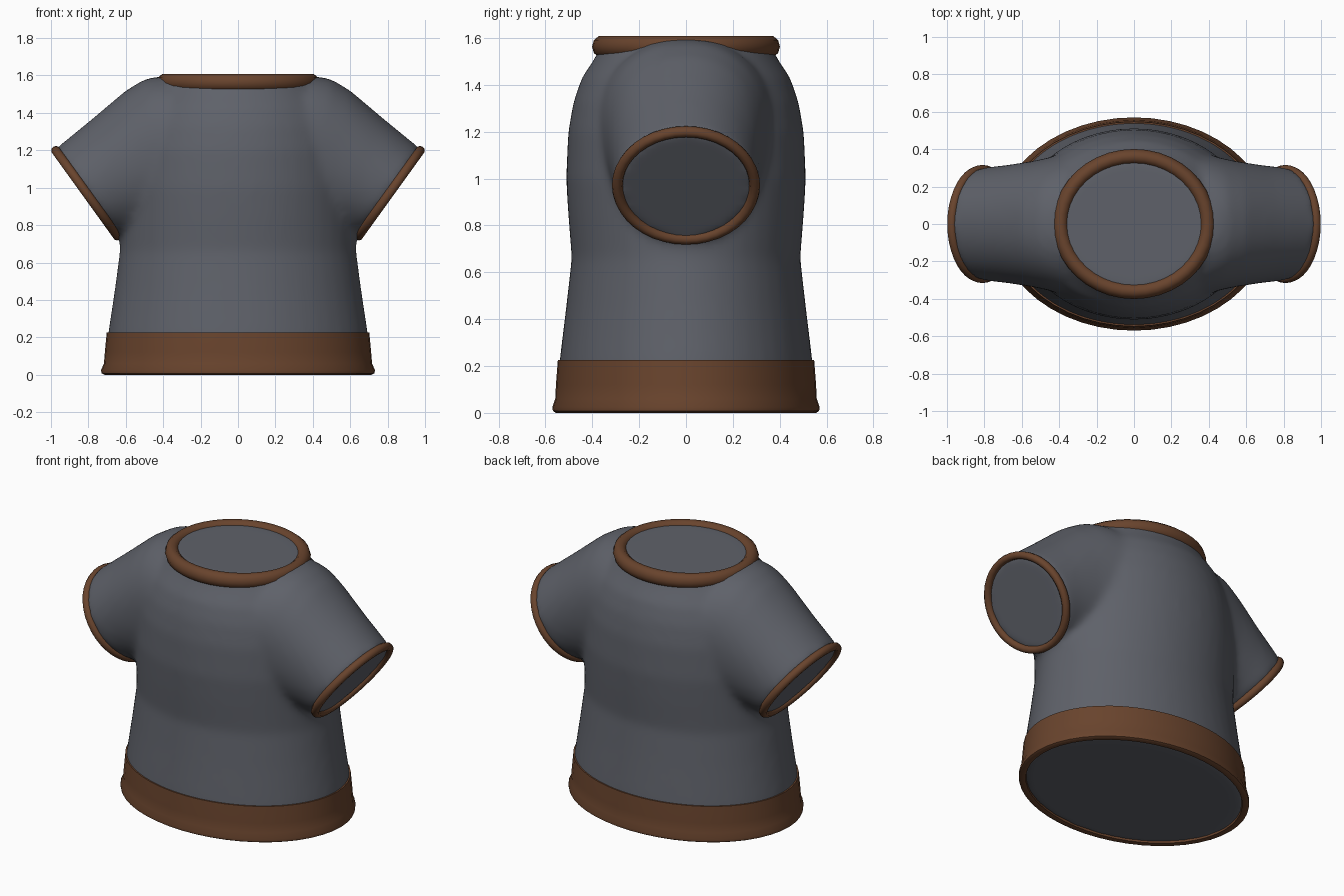
import bpy, bmesh
from math import sin, cos, pi, copysign
from mathutils import Vector

cube = bpy.data.objects.get("Cube")
if cube:
    bpy.data.objects.remove(cube)


def material(name, rgb):
    m = bpy.data.materials.new(name)
    m.use_nodes = True
    m.diffuse_color = (*rgb, 1)
    m.node_tree.nodes["Principled BSDF"].inputs["Base Color"].default_value = (*rgb, 1)
    return m


GREY = material("slate grey cloth", (0.113, 0.12, 0.142))
BROWN = material("brown trim", (0.14, 0.057, 0.026))


def ellipse(centre, u, v, n, power=1.0):
    """Ring of n points; a power below 1 makes the ellipse squarer."""
    ring = []
    for i in range(n):
        c, s = cos(2 * pi * i / n), sin(2 * pi * i / n)
        ring.append(centre + u * copysign(abs(c) ** power, c) + v * copysign(abs(s) ** power, s))
    return ring


def level(z, rx, ry, n=48):
    return ellipse(Vector((0, 0, z)), Vector((rx, 0, 0)), Vector((0, ry, 0)), n)


def loft(bm, rings, closed=False):
    """Skin a list of rings, capped at both ends unless it closes on itself."""
    rows = [[bm.verts.new(p) for p in ring] for ring in rings]
    pairs = list(zip(rows, rows[1:])) + ([(rows[-1], rows[0])] if closed else [])
    for a, b in pairs:
        for i in range(len(a)):
            j = (i + 1) % len(a)
            bm.faces.new((a[i], a[j], b[j], b[i]))
    if not closed:
        bm.faces.new(rows[0][::-1])
        bm.faces.new(rows[-1])


def finish(bm, name, mat):
    bmesh.ops.recalc_face_normals(bm, faces=bm.faces)
    mesh = bpy.data.meshes.new(name)
    bm.to_mesh(mesh)
    bm.free()
    mesh.materials.append(mat)
    mesh.shade_smooth()
    ob = bpy.data.objects.new(name, mesh)
    bpy.context.collection.objects.link(ob)
    return ob


# Shirt body: torso and two sleeves, fused into one soft skin
bm = bmesh.new()
torso = [(0.012, 0.712, 0.553), (0.22, 0.695, 0.54), (0.45, 0.66, 0.512), (0.66, 0.632, 0.488),
         (0.85, 0.63, 0.503), (1.0, 0.63, 0.512), (1.2, 0.61, 0.503), (1.33, 0.575, 0.48),
         (1.43, 0.53, 0.445), (1.52, 0.465, 0.385), (1.59, 0.40, 0.355)]
loft(bm, [level(*t) for t in torso])
# top x, top z, bottom x, bottom z, half depth, squareness
sleeve = [(0.30, 1.575, 0.10, 0.75, 0.43, 0.95), (0.42, 1.597, 0.25, 0.75, 0.385, 0.9),
          (0.50, 1.58, 0.37, 0.75, 0.36, 0.9), (0.60, 1.52, 0.48, 0.75, 0.337, 0.93),
          (0.78, 1.368, 0.57, 0.745, 0.316, 0.97), (0.98, 1.205, 0.65, 0.74, 0.30, 1.0)]
for side in (-1, 1):
    rings = []
    for tx, tz, bx, bz, depth, power in sleeve:
        top, low = Vector((side * tx, 0, tz)), Vector((side * bx, 0, bz))
        rings.append(ellipse((top + low) / 2, (top - low) / 2, Vector((0, depth, 0)), 40, power))
    loft(bm, rings)
body = finish(bm, "shirt_body", GREY)
fuse = body.modifiers.new("fuse", "REMESH")
fuse.mode = "VOXEL"
fuse.voxel_size = 0.022
fuse.use_smooth_shade = True
soften = body.modifiers.new("soften", "SMOOTH")
soften.factor = 0.5
soften.iterations = 10


# Rounded trim around the neck and the sleeve openings
def trim(name, centre, u, v, radius, height, n=40, m=10):
    bm = bmesh.new()
    axis = u.cross(v).normalized()
    rings = []
    for k in range(m):
        a = 2 * pi * k / m
        grow = radius * cos(a)
        rings.append(ellipse(centre + axis * height * sin(a),
                             u + u.normalized() * grow, v + v.normalized() * grow, n))
    loft(bm, rings, closed=True)
    return finish(bm, name, BROWN)


trim("neck_trim", Vector((0, 0, 1.563)), Vector((0.393, 0, 0)), Vector((0, 0.36, 0)), 0.041, 0.047)
for side, name in ((1, "left_cuff"), (-1, "right_cuff")):
    top, low = Vector((side * 0.975, 0, 1.2)), Vector((side * 0.645, 0, 0.742))
    trim(name, (top + low) / 2, (top - low) / 2, Vector((0, 0.293, 0)), 0.023, 0.025)

# Wide hem band with a flared lower lip and an inner wall
bm = bmesh.new()
hem = [(0.225, 0.68, 0.525), (0.225, 0.702, 0.547), (0.12, 0.712, 0.555), (0.06, 0.717, 0.558),
       (0.025, 0.732, 0.57), (0.008, 0.73, 0.568), (0.0, 0.715, 0.555), (0.005, 0.69, 0.53),
       (0.1, 0.67, 0.515)]
loft(bm, [level(*h) for h in hem], closed=True)
band = finish(bm, "hem_band", BROWN)
bpy.ops.object.select_all(action="DESELECT")
band.select_set(True)
bpy.context.view_layer.objects.active = band
bpy.ops.object.shade_smooth_by_angle(angle=0.8)
